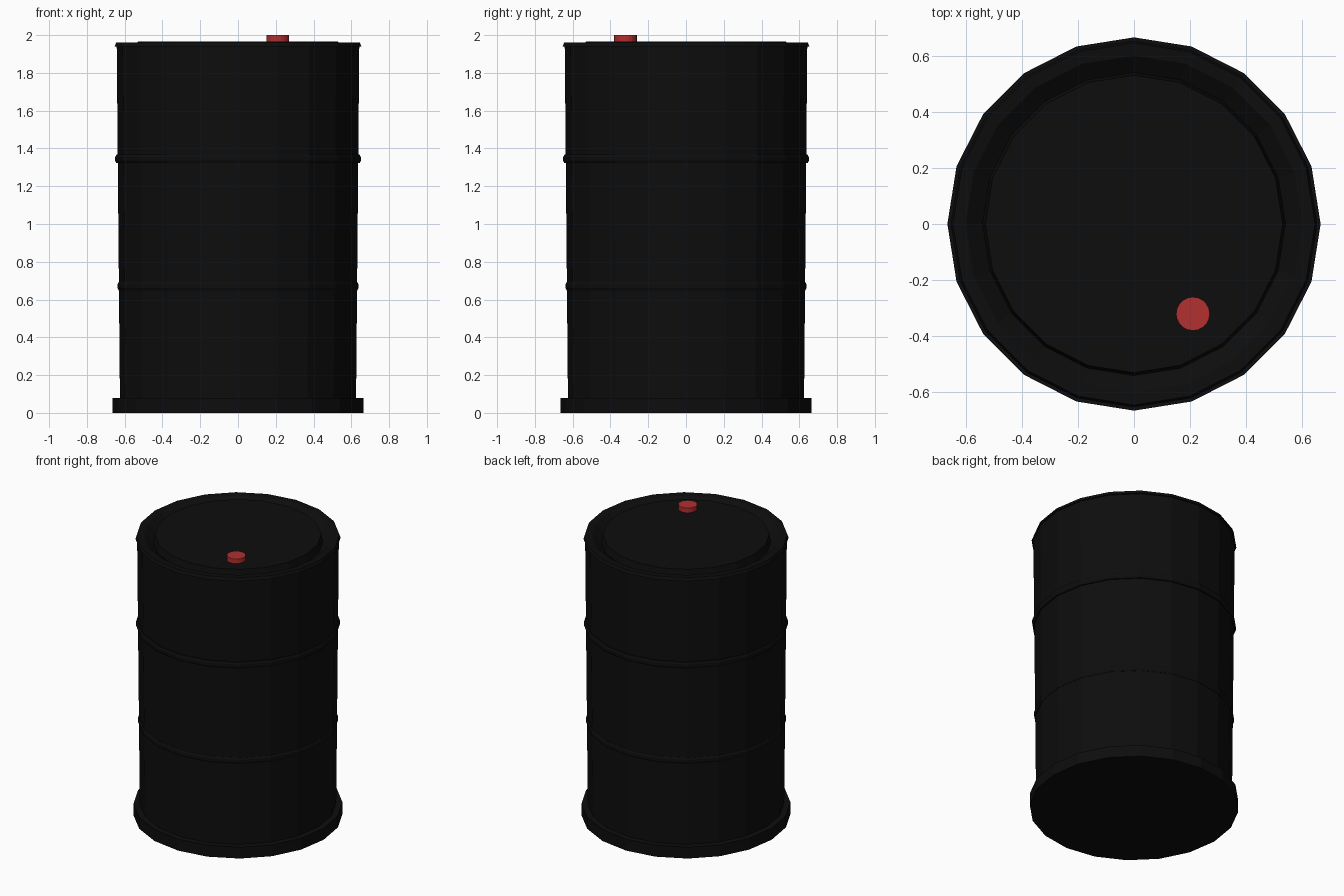
import bpy, bmesh, math

old = bpy.data.objects.get("Cube")
if old:
    bpy.data.objects.remove(old, do_unlink=True)

SIDES = 20


def material(name, colour, roughness=0.6):
    mat = bpy.data.materials.new(name)
    mat.use_nodes = True
    mat.diffuse_color = colour
    bsdf = mat.node_tree.nodes["Principled BSDF"]
    bsdf.inputs["Base Color"].default_value = colour
    bsdf.inputs["Roughness"].default_value = roughness
    return mat


def lathe(name, profile, mat, closed=False, centre=(0, 0)):
    """Turn a (radius, height) profile around z; open ends get flat caps."""
    bm = bmesh.new()
    rings = []
    for r, z in profile:
        ring = []
        for i in range(SIDES):
            a = math.tau * i / SIDES
            ring.append(bm.verts.new((r * math.cos(a), r * math.sin(a), z)))
        rings.append(ring)
    pairs = list(zip(rings, rings[1:]))
    if closed:
        pairs.append((rings[-1], rings[0]))
    else:
        bm.faces.new(rings[0])
        bm.faces.new(rings[-1])
    for low, high in pairs:
        for i in range(SIDES):
            j = (i + 1) % SIDES
            bm.faces.new((low[i], low[j], high[j], high[i]))
    bmesh.ops.recalc_face_normals(bm, faces=bm.faces)
    mesh = bpy.data.meshes.new(name)
    bm.to_mesh(mesh)
    bm.free()
    mesh.materials.append(mat)
    obj = bpy.data.objects.new(name, mesh)
    obj.location = (*centre, 0)
    bpy.context.collection.objects.link(obj)
    return obj


black = material("black_paint", (0.004, 0.004, 0.004, 1))
red = material("red_plastic", (0.45, 0.029, 0.029, 1))

# Foot ring with the closed bottom
lathe("base", [(0.665, 0), (0.665, 0.08)], black)

# Slightly flared drum wall, rolled lip, sunken channel and raised lid
lathe("drum", [(0.625, 0.07), (0.642, 1.94), (0.653, 1.94), (0.645, 1.962),
               (0.60, 1.96), (0.54, 1.915), (0.53, 1.967)], black)

# Rolled hoops around the wall
for name, r, z in (("lower_hoop", 0.638, 0.67), ("upper_hoop", 0.650, 1.345)):
    lathe(name, [(r - 0.03, z - 0.025), (r - 0.006, z - 0.022), (r, z - 0.01),
                 (r, z + 0.01), (r - 0.006, z + 0.022), (r - 0.03, z + 0.025)],
          black, closed=True)

# Filler cap on the lid
lathe("filler_cap", [(0.06, 1.96), (0.06, 2.0)], red, centre=(0.21, -0.32))
